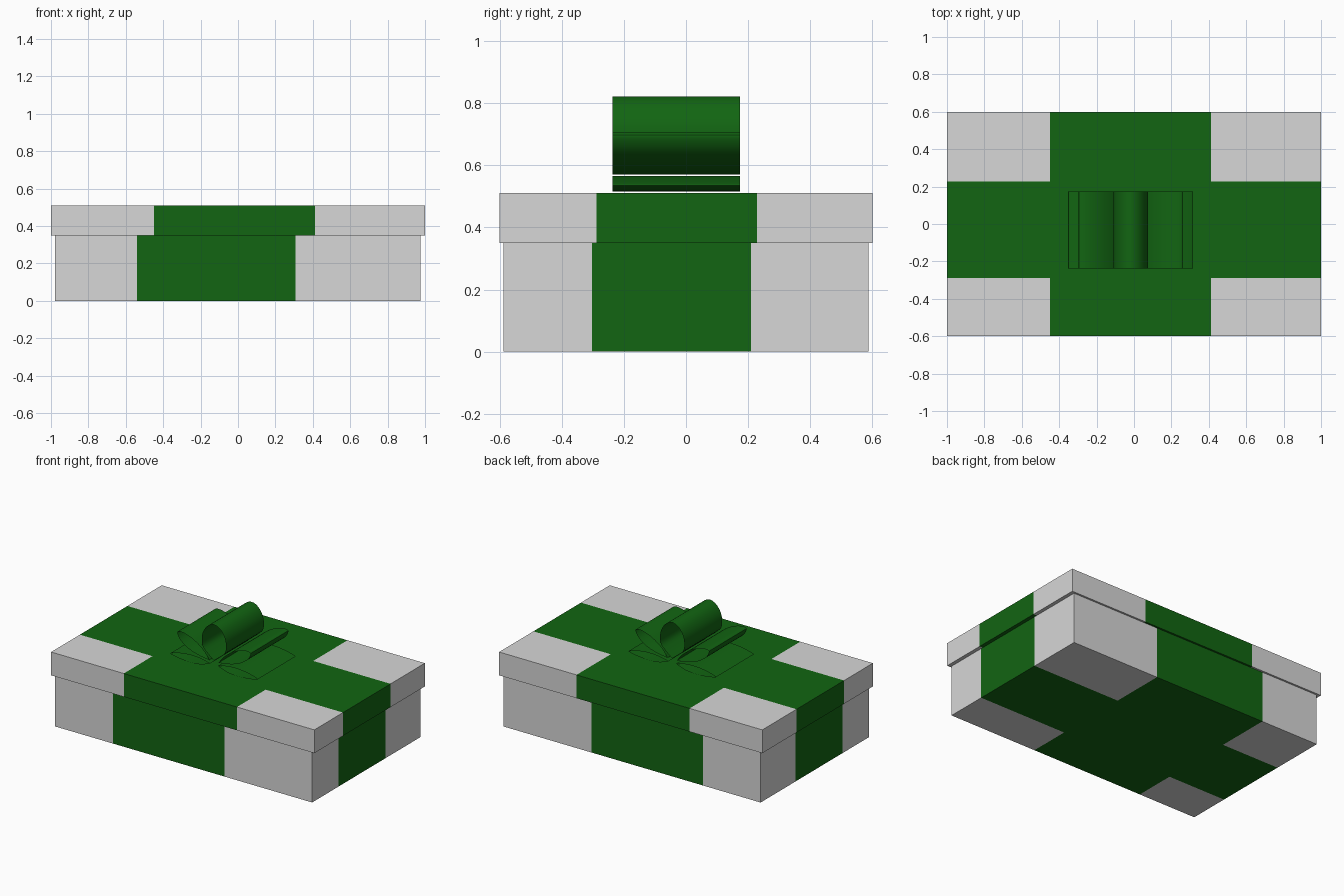
import bpy, bmesh
from mathutils import Vector

if "Cube" in bpy.data.objects:
    bpy.data.objects.remove(bpy.data.objects["Cube"])


def material(name, rgb):
    m = bpy.data.materials.new(name)
    m.diffuse_color = (*rgb, 1)
    m.use_nodes = True
    m.node_tree.nodes["Principled BSDF"].inputs["Base Color"].default_value = m.diffuse_color
    return m


PAPER = material("light_grey_card", (0.68, 0.68, 0.68))
GREEN = material("green_ribbon", (0.006, 0.13, 0.006))


def finish(bm, name, mats):
    me = bpy.data.meshes.new(name)
    bm.to_mesh(me)
    bm.free()
    for m in mats:
        me.materials.append(m)
    ob = bpy.data.objects.new(name, me)
    bpy.context.collection.objects.link(ob)
    return ob


def wrapped_box(name, lo, hi, band_x, band_y):
    """Box cut along the ribbon borders; faces inside either band are green."""
    bm = bmesh.new()
    bmesh.ops.create_cube(bm, size=1)
    lo, hi = Vector(lo), Vector(hi)
    for v in bm.verts:
        v.co = Vector(h if c > 0 else l for c, l, h in zip(v.co, lo, hi))
    for axis, band in ((0, band_x), (1, band_y)):
        for d in band:
            n = Vector((0, 0, 0))
            n[axis] = 1
            bmesh.ops.bisect_plane(bm, geom=bm.verts[:] + bm.edges[:] + bm.faces[:],
                                   plane_co=n * d, plane_no=n)
    for f in bm.faces:
        c = f.calc_center_median()
        f.material_index = int(band_x[0] < c.x < band_x[1] or band_y[0] < c.y < band_y[1])
    return finish(bm, name, (PAPER, GREEN))


# Box body and overhanging lid
wrapped_box("box_body", (-0.978, -0.588, 0), (0.975, 0.587, 0.35), (-0.54, 0.308), (-0.303, 0.21))
wrapped_box("box_lid", (-1, -0.6, 0.35), (1, 0.6, 0.51), (-0.448, 0.412), (-0.288, 0.228))


def smooth_path(pts, steps=4):
    """Catmull-Rom curve that starts and ends on the given tips."""
    p = [Vector(q) for q in pts]
    p = [p[0]] + p + [p[-1]]
    out = []
    for a, b, c, d in zip(p, p[1:], p[2:], p[3:]):
        for i in range(steps):
            t = i / steps
            out.append(0.5 * (2 * b + (c - a) * t + (2 * a - 5 * b + 4 * c - d) * t * t
                              + (3 * b - a - 3 * c + d) * t ** 3))
    return out + [p[-1]]


CX = -0.017  # bow centre line


def bow_loop(name, pts, side=1):
    """Thin ribbon loop: an outline in x-z swept along y."""
    bm = bmesh.new()
    rows = [[bm.verts.new((CX + side * q.x, y, q.y)) for y in (-0.237, 0.174)]
            for q in smooth_path(pts)]
    for a, b in zip(rows, rows[1:]):
        f = (a[0], a[1], b[1], b[0])
        bm.faces.new(f if side > 0 else f[::-1])
    ob = finish(bm, name, (GREEN,))
    bpy.context.view_layer.objects.active = ob
    ob.select_set(True)
    bpy.ops.object.shade_smooth_by_angle()
    ob.select_set(False)


# Loop outlines (offset from the bow centre, height), tip to tip, clockwise
TOP = [(0, 0.575), (-0.05, 0.615), (-0.088, 0.66), (-0.088, 0.735), (-0.053, 0.797), (0, 0.822),
       (0.053, 0.797), (0.088, 0.735), (0.088, 0.66), (0.05, 0.615), (0, 0.575)]
UPPER = [(0.035, 0.57), (0.08, 0.625), (0.15, 0.675), (0.22, 0.702), (0.27, 0.704),
         (0.277, 0.687), (0.25, 0.645), (0.19, 0.605), (0.11, 0.58), (0.035, 0.57)]
LOWER = [(0.03, 0.547), (0.1, 0.562), (0.18, 0.566), (0.26, 0.557), (0.325, 0.54),
         (0.325, 0.532), (0.26, 0.52), (0.18, 0.516), (0.1, 0.522), (0.03, 0.547)]

bow_loop("bow_top_loop", TOP)
for side, word in ((1, "right"), (-1, "left")):
    bow_loop(f"bow_upper_{word}_loop", UPPER, side)
    bow_loop(f"bow_lower_{word}_loop", LOWER, side)
